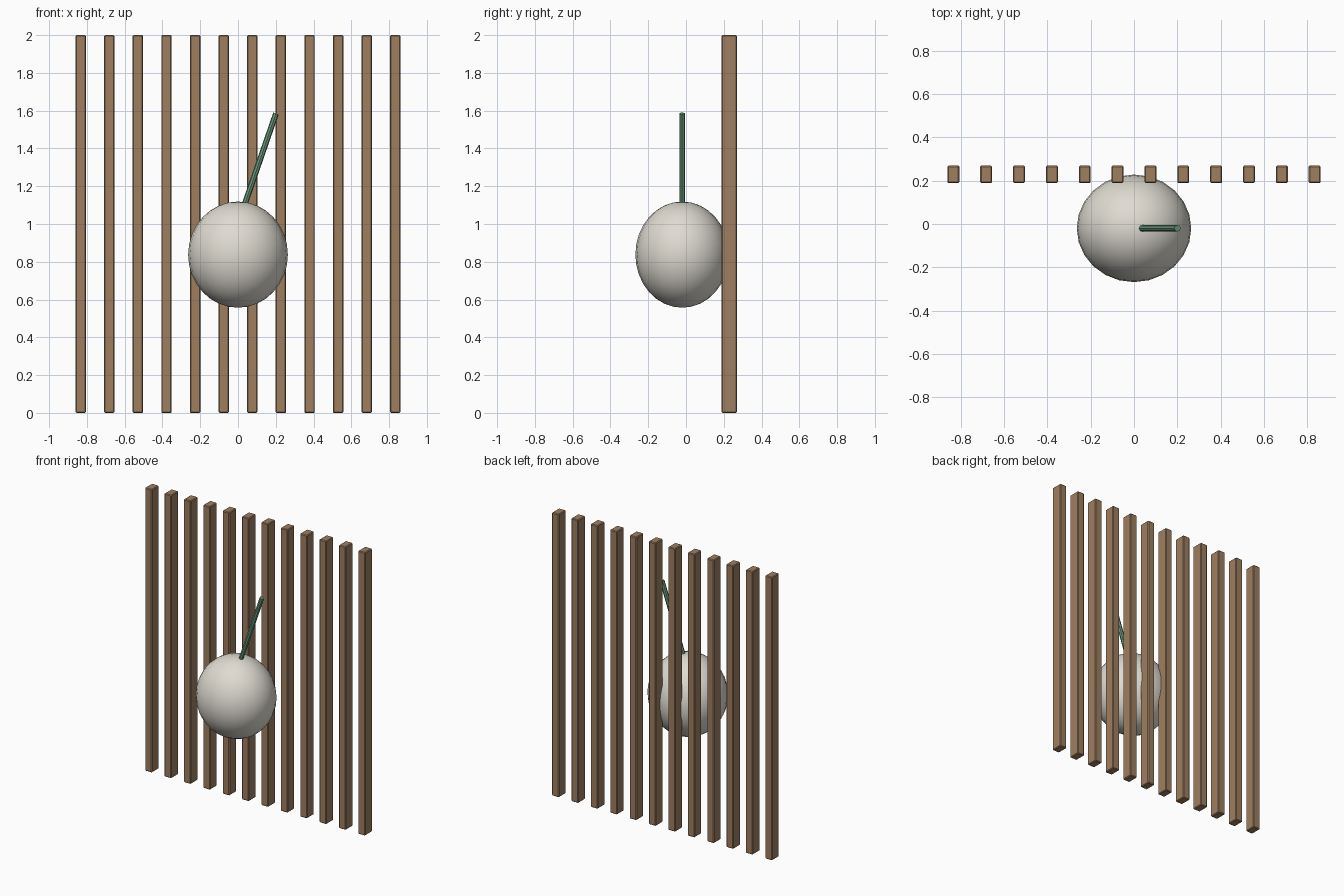
import bpy
from math import radians
from mathutils import Vector

cube = bpy.data.objects.get("Cube")
if cube:
    bpy.data.objects.remove(cube, do_unlink=True)


def material(name, rgb):
    mat = bpy.data.materials.new(name)
    mat.use_nodes = True
    mat.diffuse_color = (*rgb, 1)
    mat.node_tree.nodes["Principled BSDF"].inputs["Base Color"].default_value = (*rgb, 1)
    return mat


def finish(name, mat, smooth=False, bevel=0):
    obj = bpy.context.object
    obj.name = name
    obj.data.materials.append(mat)
    bpy.ops.object.transform_apply(location=False, rotation=False, scale=True)
    if smooth:
        bpy.ops.object.shade_smooth_by_angle(angle=radians(40))
    if bevel:
        mod = obj.modifiers.new("soft_edges", "BEVEL")
        mod.width = bevel
        mod.segments = 1
    return obj


wood = material("warm_wood", (0.34, 0.21, 0.117))
ivory = material("pale_ivory", (0.74, 0.71, 0.64))
green = material("stem_green", (0.14, 0.31, 0.195))

# Row of upright slats
COUNT, SPAN = 12, 1.666
for i in range(COUNT):
    x = SPAN * (i / (COUNT - 1) - 0.5)
    bpy.ops.mesh.primitive_cube_add(size=1, location=(x, 0.229, 1))
    bpy.context.object.scale = (0.055, 0.08, 2)
    finish(f"slat_{i + 1}", wood, bevel=0.005)

# Slightly tall, shallow globe touching the slats
bpy.ops.mesh.primitive_uv_sphere_add(segments=24, ring_count=16, radius=1,
                                     location=(0, -0.02, 0.838))
bpy.context.object.scale = (0.264, 0.248, 0.281)
finish("globe", ivory, smooth=True)

# Leaning stem
start, end = Vector((0.034, -0.02, 1.10)), Vector((0.201, -0.02, 1.585))
axis = end - start
bpy.ops.mesh.primitive_cylinder_add(vertices=8, radius=0.0155, depth=axis.length,
                                    location=(start + end) / 2,
                                    rotation=axis.to_track_quat("Z", "Y").to_euler())
finish("stem", green, smooth=True)
